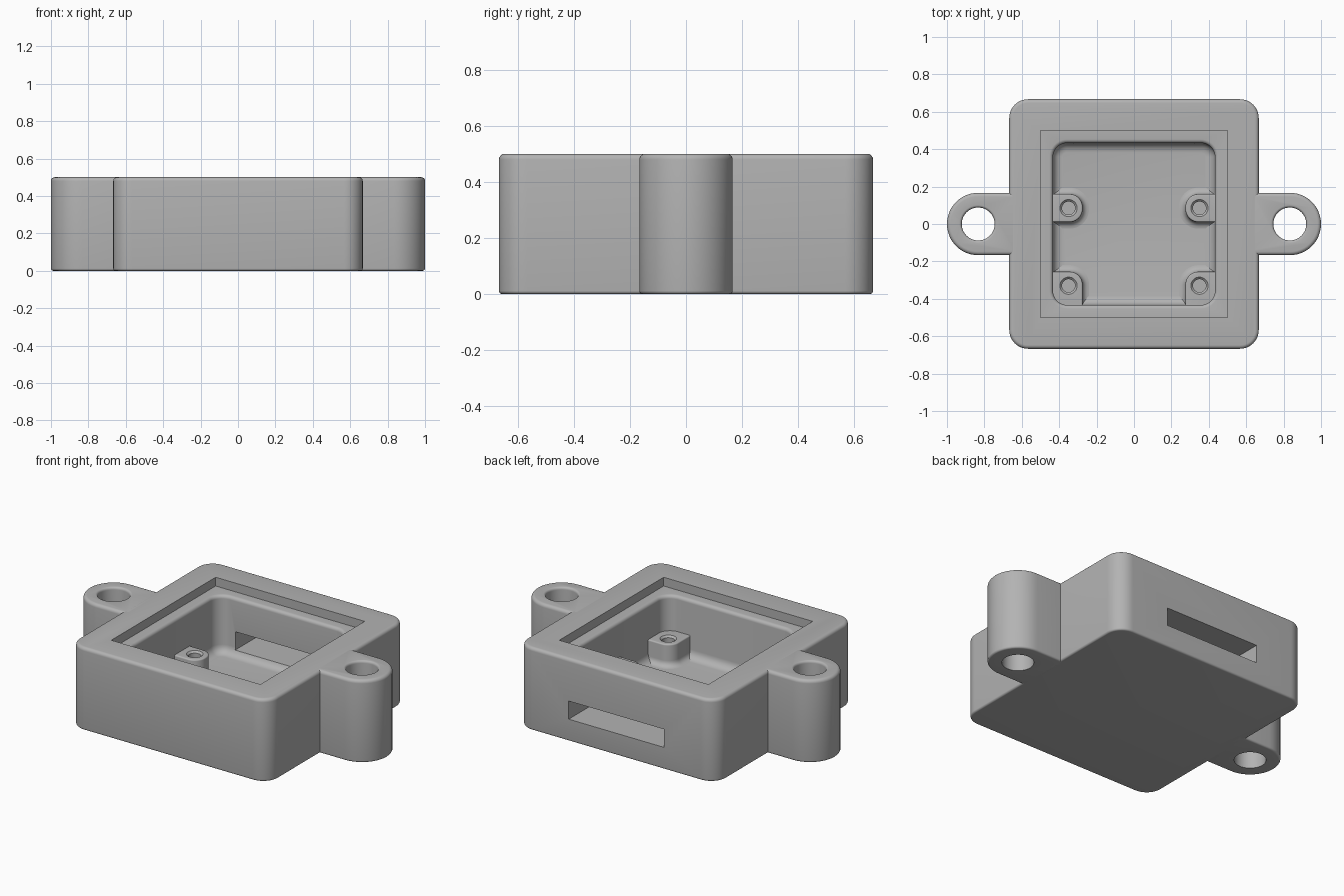
import bpy, bmesh
from math import sin, cos, pi

cube = bpy.data.objects.get("Cube")
if cube:
    bpy.data.objects.remove(cube, do_unlink=True)

grey = bpy.data.materials.new("plain_grey")
grey.use_nodes = True
grey.diffuse_color = (0.45, 0.45, 0.45, 1)
grey.node_tree.nodes["Principled BSDF"].inputs["Base Color"].default_value = grey.diffuse_color

SEG = 12      # segments per rounded corner
STEPS = 5     # segments per edge fillet


def outline(rect, radii, grow):
    """Rounded rectangle, counter-clockwise from the upper right corner."""
    x0, x1, y0, y1 = rect
    corners = [(x1, y1, -1, -1), (x0, y1, 1, -1), (x0, y0, 1, 1), (x1, y0, -1, 1)]
    pts = []
    for i, ((x, y, sx, sy), r) in enumerate(zip(corners, radii)):
        for k in range(SEG + 1):
            a = pi / 2 * (i + k / SEG)
            pts.append((x + sx * r + (r + grow) * cos(a), y + sy * r + (r + grow) * sin(a)))
    return pts


def arc(z, dz, grow, to_grow, flip=False):
    """Quarter-round steps from (grow, z) to (to_grow, z + dz)."""
    out = []
    for k in range(STEPS + 1):
        a = pi / 2 * k / STEPS
        u, v = (sin(a), 1 - cos(a)) if flip else (1 - cos(a), sin(a))
        out.append((grow + (to_grow - grow) * u, z + dz * v))
    return out


def loft(name, rect, radii, levels, side=1):
    """Closed solid through the (grow, z) levels; side=-1 mirrors it in x."""
    bm = bmesh.new()
    rings = [[bm.verts.new((side * x, y, z)) for x, y in outline(rect, radii, g)]
             for g, z in levels]
    n = len(rings[0])
    for low, high in zip(rings, rings[1:]):
        for i in range(n):
            j = (i + 1) % n
            bm.faces.new((low[i], low[j], high[j], high[i]))
    bm.faces.new(rings[0][::-1])
    bm.faces.new(rings[-1])
    bmesh.ops.remove_doubles(bm, verts=bm.verts, dist=1e-5)
    bmesh.ops.recalc_face_normals(bm, faces=bm.faces)
    mesh = bpy.data.meshes.new(name)
    bm.to_mesh(mesh)
    bm.free()
    mesh.materials.append(grey)
    obj = bpy.data.objects.new(name, mesh)
    bpy.context.collection.objects.link(obj)
    return obj


def cut(obj, cutter):
    mod = obj.modifiers.new("cut", 'BOOLEAN')
    mod.operation = 'DIFFERENCE'
    mod.solver = 'EXACT'
    mod.object = cutter
    bpy.context.view_layer.objects.active = obj
    bpy.ops.object.modifier_apply(modifier=mod.name)
    bpy.data.objects.remove(cutter, do_unlink=True)


def square(h):
    return (-h, h, -h, h)


def circle_rect(x, y, r):
    return (x - r, x + r, y - r, y + r), [r] * 4


HEIGHT, FLOOR, LEDGE, WALL = 0.5, 0.1, 0.447, 0.433
EDGE = 0.02
block = arc(0, 0.012, -0.012, 0, flip=True) + arc(HEIGHT - EDGE, EDGE, 0, -EDGE)

# Main housing with pocket, lid recess and cable slot
housing = loft("housing", square(0.667), [0.1] * 4, block)
pocket = (arc(FLOOR, 0.05, -0.05, 0, flip=True)
          + arc(LEDGE - EDGE, EDGE, 0, EDGE) + [(EDGE, LEDGE + 0.01)])
cut(housing, loft("pocket_cutter", square(WALL), [0.075] * 4, pocket))
cut(housing, loft("recess_cutter", square(0.5), [0.001] * 4, [(0, LEDGE), (0, 0.6)]))
cut(housing, loft("slot_cutter", (-0.32, 0.32, 0.38, 0.8), [0.001] * 4, [(0, 0.133), (0, 0.243)]))
parts = [housing]

for side, label in ((1, "left"), (-1, "right")):
    # Mounting ear with a through hole
    ear = loft(label + "_mounting_ear", (0.61, 1, -0.1667, 0.1667),
               [0.1667, 0.03, 0.03, 0.1667], block, side)
    hole = [(0, -0.1), (0, HEIGHT - 0.015)] + arc(HEIGHT - 0.015, 0.015, 0, 0.013)[1:] + [(0.013, 0.6)]
    cut(ear, loft("hole_cutter", *circle_rect(0.833, 0, 0.088), hole, side))
    parts.append(ear)

    # Screw posts with a flared foot, one in the corner and one on the wall
    for place, y, y0, r_low in (("back", 0.085, 0.01, 0.07), ("front", -0.33, -0.47, 0.01)):
        post = loft(f"{place}_{label}_screw_post", (0.275, 0.47, y0, y + 0.075),
                    [0.01, 0.07, r_low, 0.01],
                    [(0.035, FLOOR - 0.02)] + arc(FLOOR, 0.035, 0.035, 0, flip=True)
                    + arc(0.225, 0.008, 0, -0.008), side)
        bore = [(0, FLOOR + 0.01), (0, 0.222), (0.012, 0.234), (0.012, 0.3)]
        cut(post, loft("bore_cutter", *circle_rect(0.35, y, 0.035), bore, side))
        parts.append(post)

# Smooth shading with crisp edges
bpy.ops.object.select_all(action='DESELECT')
for part in parts:
    part.select_set(True)
bpy.context.view_layer.objects.active = housing
bpy.ops.object.shade_smooth_by_angle(angle=pi / 6)
